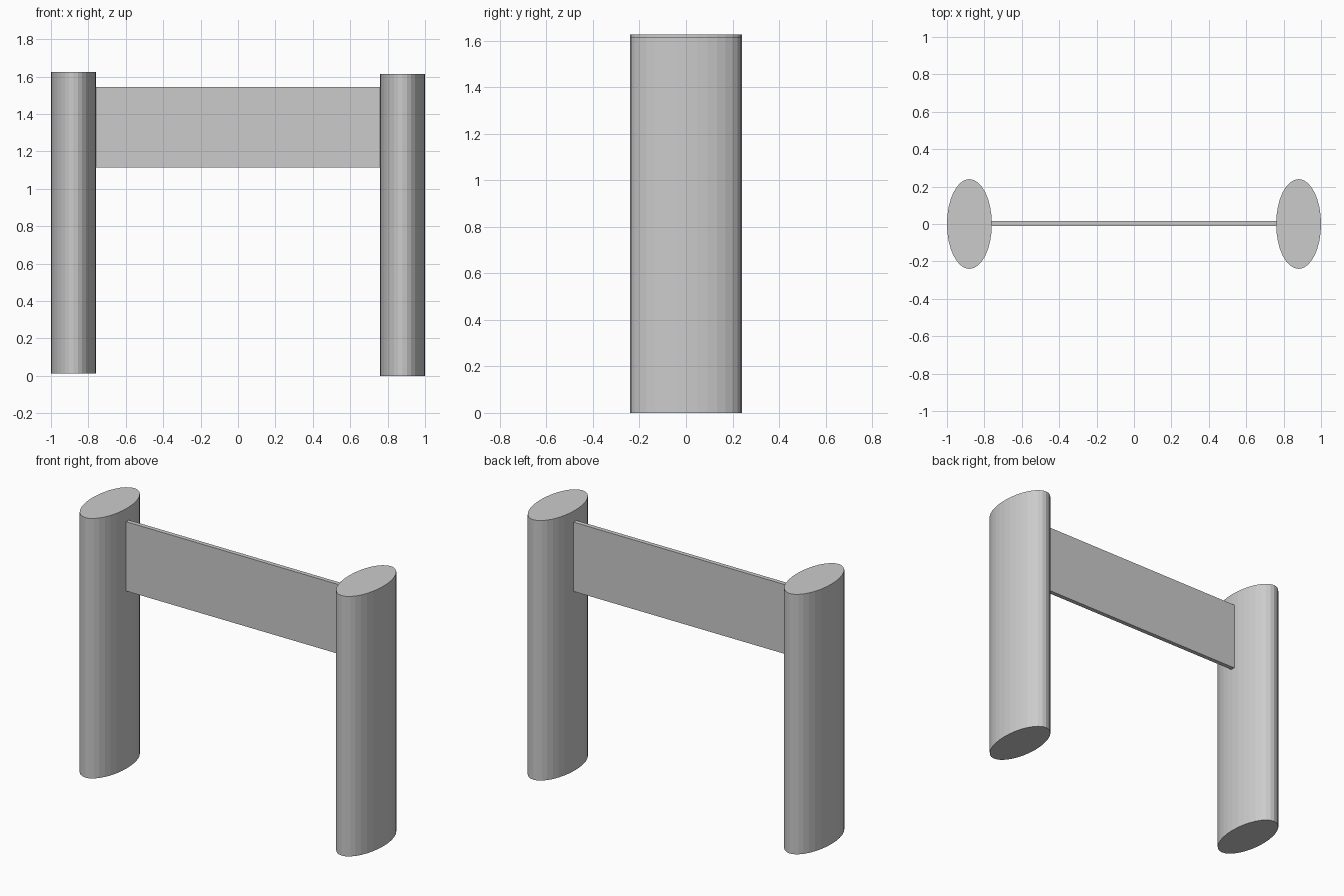
import bpy

# Remove the default object
cube = bpy.data.objects.get("Cube")
if cube:
    bpy.data.objects.remove(cube, do_unlink=True)

# Single grey material
GREY = (0.6, 0.6, 0.6, 1.0)
grey = bpy.data.materials.new("plain_grey")
grey.use_nodes = True
grey.diffuse_color = GREY
grey.node_tree.nodes["Principled BSDF"].inputs["Base Color"].default_value = GREY


def finish(obj, name, scale):
    """Name, size and colour a freshly added primitive."""
    obj.name = name
    obj.scale = scale
    bpy.ops.object.transform_apply(location=False, rotation=False, scale=True)
    obj.data.materials.append(grey)


def add_post(name, x, bottom, top):
    """Upright post with an oval cross-section."""
    bpy.ops.mesh.primitive_cylinder_add(
        vertices=32, radius=1, depth=1, location=(x, 0, (bottom + top) / 2))
    finish(bpy.context.object, name, (0.12, 0.24, top - bottom))


# Two posts, one set slightly higher than the other
add_post("right_post", -0.88, 0.013, 1.626)
add_post("left_post", 0.88, 0.0, 1.613)

# Thin board spanning between the posts
bpy.ops.mesh.primitive_cube_add(size=1, location=(0, 0.003, 1.33))
finish(bpy.context.object, "cross_board", (1.53, 0.027, 0.43))
